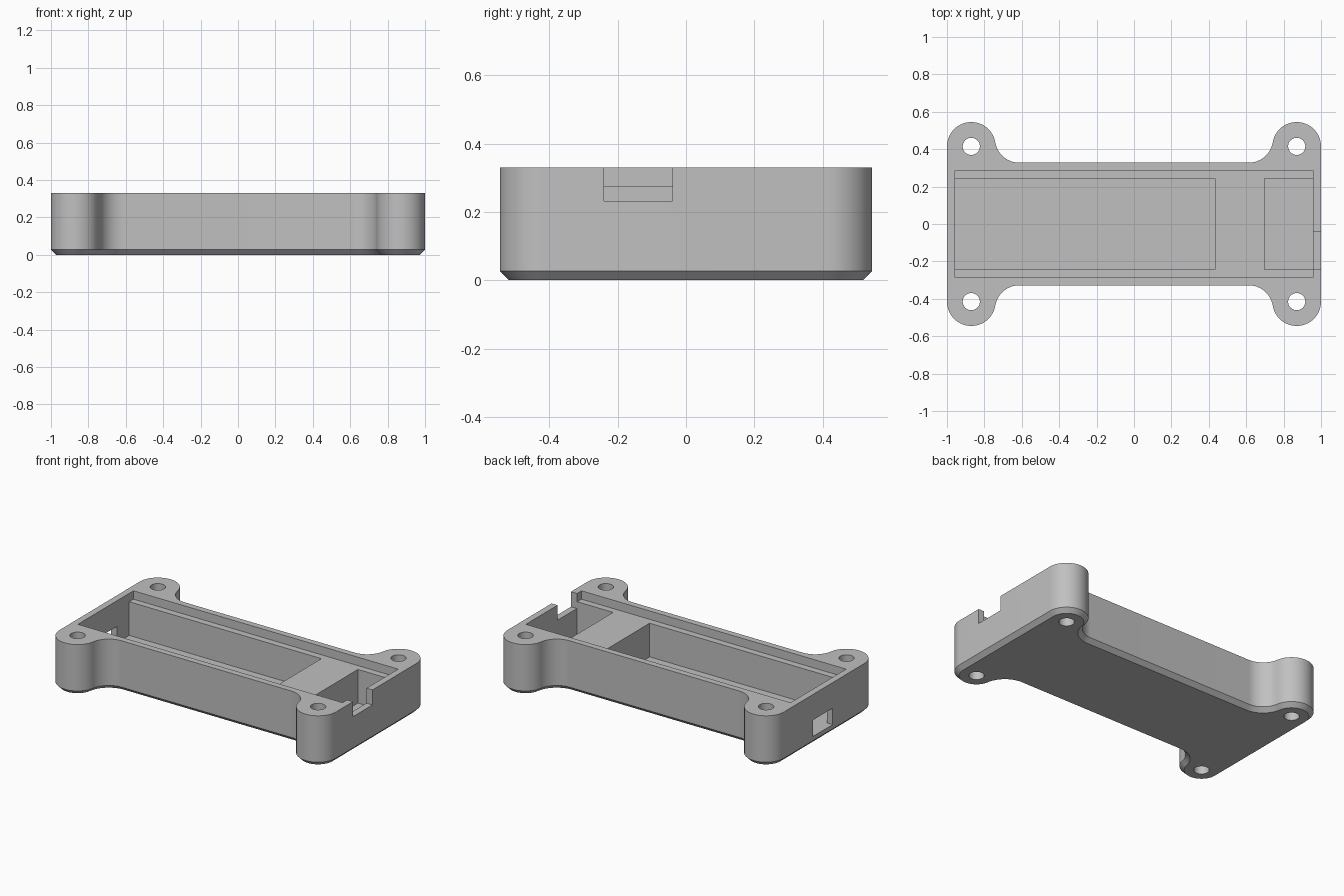
import bpy, bmesh
from math import atan2, cos, sin, pi, sqrt

cube = bpy.data.objects.get("Cube")
if cube:
    bpy.data.objects.remove(cube, do_unlink=True)

# Main dimensions
HEIGHT, CHAMFER, FLOOR, LEDGE = 0.33, 0.027, 0.055, 0.275
LOBE_X, LOBE_Y, LOBE_R = 0.87, 0.415, 0.13
WALL_Y, FILLET_R = 0.328, 0.13
INNER_X = 0.957
STEPS = 32

grey = bpy.data.materials.new("grey plastic")
grey.use_nodes = True
colour = (0.53, 0.53, 0.53, 1)
grey.diffuse_color = colour
grey.node_tree.nodes["Principled BSDF"].inputs["Base Color"].default_value = colour


def arc(cx, cy, r, a0, a1):
    angles = [a0 + (a1 - a0) * i / STEPS for i in range(STEPS + 1)]
    return [(cx + r * cos(a), cy + r * sin(a)) for a in angles]


def outline(inset):
    """Case outline: ear and concave fillet of one quarter, mirrored around."""
    fy = WALL_Y + FILLET_R
    fx = LOBE_X - sqrt((LOBE_R + FILLET_R) ** 2 - (fy - LOBE_Y) ** 2)
    a = atan2(fy - LOBE_Y, fx - LOBE_X)
    q = arc(LOBE_X, LOBE_Y, LOBE_R - inset, 0, a)
    q += arc(fx, fy, FILLET_R + inset, a - pi, -pi / 2)[1:]
    return (q + [(-x, y) for x, y in reversed(q)]
            + [(-x, -y) for x, y in q] + [(x, -y) for x, y in reversed(q)])


def make_object(name, bm):
    bmesh.ops.recalc_face_normals(bm, faces=bm.faces[:])
    mesh = bpy.data.meshes.new(name)
    bm.to_mesh(mesh)
    bm.free()
    mesh.materials.append(grey)
    obj = bpy.data.objects.new(name, mesh)
    bpy.context.collection.objects.link(obj)
    return obj


def stack(name, layers):
    """Solid through a list of (points, z) loops."""
    bm = bmesh.new()
    loops = [[bm.verts.new((x, y, z)) for x, y in pts] for pts, z in layers]
    for low, high in zip(loops, loops[1:]):
        n = len(low)
        for i in range(n):
            j = (i + 1) % n
            bm.faces.new((low[i], low[j], high[j], high[i]))
    bm.faces.new(loops[0][::-1])
    bm.faces.new(loops[-1])
    return make_object(name, bm)


def block(name, x0, x1, y0, y1, z0, z1):
    pts = [(x0, y0), (x1, y0), (x1, y1), (x0, y1)]
    return stack(name, [(pts, z0), (pts, z1)])


# Case body with chamfered bottom
body = stack("case_body", [(outline(CHAMFER), 0), (outline(0), CHAMFER),
                           (outline(0), HEIGHT)])

# Lid recess, two pockets, end notch and end window
top = HEIGHT + 0.1
cutters = [
    block("lid_recess", -INNER_X, INNER_X, -0.287, 0.287, LEDGE, top),
    block("main_pocket", -INNER_X, 0.433, -0.243, 0.243, FLOOR, top),
    block("end_pocket", 0.697, INNER_X, -0.243, 0.243, FLOOR, top),
    block("cable_notch", 0.9, 1.1, -0.24, -0.04, 0.232, top),
    block("end_window", -1.1, -0.9, -0.087, 0.115, FLOOR, 0.162),
]

# Screw holes through the four ears
for sx in (-1, 1):
    for sy in (-1, 1):
        ring = arc(sx * LOBE_X, sy * LOBE_Y, 0.046, 0, 2 * pi)[:-1]
        cutters.append(stack("screw_hole", [(ring, -0.1), (ring, top)]))

bpy.ops.object.select_all(action="DESELECT")
bpy.context.view_layer.objects.active = body
body.select_set(True)
for cutter in cutters:
    cutter.hide_render = True
    mod = body.modifiers.new(cutter.name, "BOOLEAN")
    mod.operation = "DIFFERENCE"
    mod.solver = "EXACT"
    mod.object = cutter
    bpy.ops.object.modifier_apply(modifier=mod.name)
    bpy.data.objects.remove(cutter, do_unlink=True)

bpy.ops.object.shade_smooth_by_angle(angle=pi / 6)
